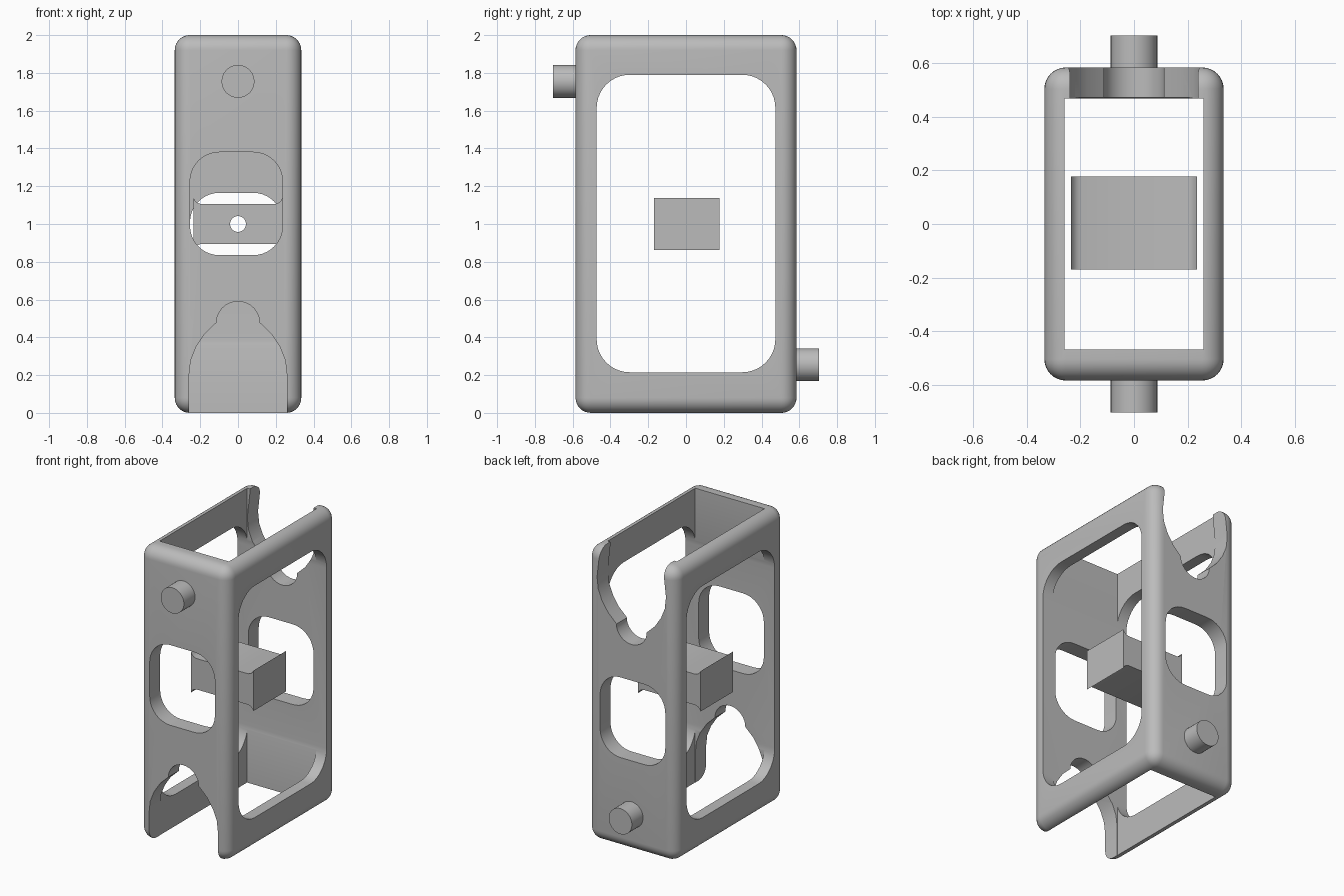
import bpy, bmesh, math
from mathutils import Vector

if "Cube" in bpy.data.objects:
    bpy.data.objects.remove(bpy.data.objects["Cube"])

grey = bpy.data.materials.new("plain_grey")
grey.use_nodes = True
grey.diffuse_color = (0.5, 0.5, 0.5, 1)
grey.node_tree.nodes["Principled BSDF"].inputs["Base Color"].default_value = (0.5, 0.5, 0.5, 1)


def make(name, bm):
    bmesh.ops.recalc_face_normals(bm, faces=bm.faces)
    mesh = bpy.data.meshes.new(name)
    bm.to_mesh(mesh)
    bm.free()
    mesh.materials.append(grey)
    obj = bpy.data.objects.new(name, mesh)
    bpy.context.collection.objects.link(obj)
    return obj


def box(name, size, centre, bevel=0):
    bm = bmesh.new()
    bmesh.ops.create_cube(bm, size=1)
    bmesh.ops.scale(bm, vec=size, verts=bm.verts)
    if bevel:
        bmesh.ops.bevel(bm, geom=bm.edges[:], offset=bevel, segments=8,
                        profile=0.5, affect='EDGES')
    bmesh.ops.translate(bm, vec=centre, verts=bm.verts)
    return make(name, bm)


def prism(name, outline, start, end, axis='Y'):
    """Extrude an outline of (u, z) points along the X or Y axis."""
    def place(u, z, depth):
        return (u, depth, z) if axis == 'Y' else (depth, u, z)
    bm = bmesh.new()
    face = bm.faces.new([bm.verts.new(place(u, z, start)) for u, z in outline])
    solid = bmesh.ops.extrude_face_region(bm, geom=[face])
    moved = [v for v in solid["geom"] if isinstance(v, bmesh.types.BMVert)]
    bmesh.ops.translate(bm, vec=Vector(place(0, 0, end - start)), verts=moved)
    return make(name, bm)


def arc(u, z, radius, first, last, steps=10):
    angles = [math.radians(first + (last - first) * i / steps) for i in range(steps + 1)]
    return [(u + radius * math.cos(a), z + radius * math.sin(a)) for a in angles]


def rounded(u0, u1, z0, z1, r):
    corners = [(u1 - r, z1 - r), (u0 + r, z1 - r), (u0 + r, z0 + r), (u1 - r, z0 + r)]
    return [p for i, (u, z) in enumerate(corners) for p in arc(u, z, r, 90 * i, 90 * i + 90)]


def flip(outline):
    return [(u, 2 - z) for u, z in outline]


def cut(obj, cutters):
    for cutter in cutters:
        mod = obj.modifiers.new("cut", 'BOOLEAN')
        mod.operation = 'DIFFERENCE'
        mod.solver = 'EXACT'
        mod.object = cutter
    graph = bpy.context.evaluated_depsgraph_get()
    mesh = bpy.data.meshes.new_from_object(obj.evaluated_get(graph))
    obj.modifiers.clear()
    obj.data = mesh
    for cutter in cutters:
        bpy.data.objects.remove(cutter)


# Keyhole-like notch outline, open at the bottom
def notch(mouth):
    side = [(mouth, -0.1), (mouth, 0.03), (0.259, 0.2), (0.25, 0.28), (0.222, 0.35),
            (0.175, 0.42), (0.112, 0.48)]
    crown = arc(0, 0.475, 0.115, 10, 170, 14)
    return side + crown + [(-u, z) for u, z in reversed(side)]


# Rounded hollow housing with its openings
housing = box("housing", (0.67, 1.17, 2), (0, 0, 1), 0.08)
window = rounded(-0.254, 0.236, 0.835, 1.38, 0.155)
cut(housing, [
    box("cavity_cutter", (0.52, 0.94, 3), (0, 0, 1)),
    prism("side_cutter", rounded(-0.473, 0.473, 0.215, 1.79, 0.175), -1, 1, 'X'),
    prism("front_window_cutter", window, -0.8, -0.4),
    prism("back_window_cutter", flip(window), 0.4, 0.8),
    prism("front_notch_cutter", notch(0.259), -0.8, -0.4),
    prism("back_notch_cutter", flip(notch(0.24)), 0.4, 0.8),
])

# Central block, flared at its two ends and bored through
quarter = [(0.235, 1.137), (0.226, 1.122), (0.214, 1.111), (0.195, 1.105)]
upper = quarter + [(-u, z) for u, z in reversed(quarter)]
block = prism("centre_block", upper + flip(reversed(upper)), -0.17, 0.178)
cut(block, [prism("bore_cutter", arc(0, 1, 0.042, 0, 345, 23), -0.5, 0.5)])

# Round pegs on the front and back walls
front_peg = prism("front_peg", arc(0, 1.755, 0.087, 0, 350, 35), -0.705, -0.5)
back_peg = prism("back_peg", arc(0, 0.255, 0.087, 0, 350, 35), 0.5, 0.705)

# Smooth curves, sharp edges
bpy.ops.object.select_all(action='DESELECT')
for obj in (housing, block, front_peg, back_peg):
    obj.select_set(True)
bpy.context.view_layer.objects.active = housing
bpy.ops.object.shade_smooth_by_angle(angle=math.radians(30))
